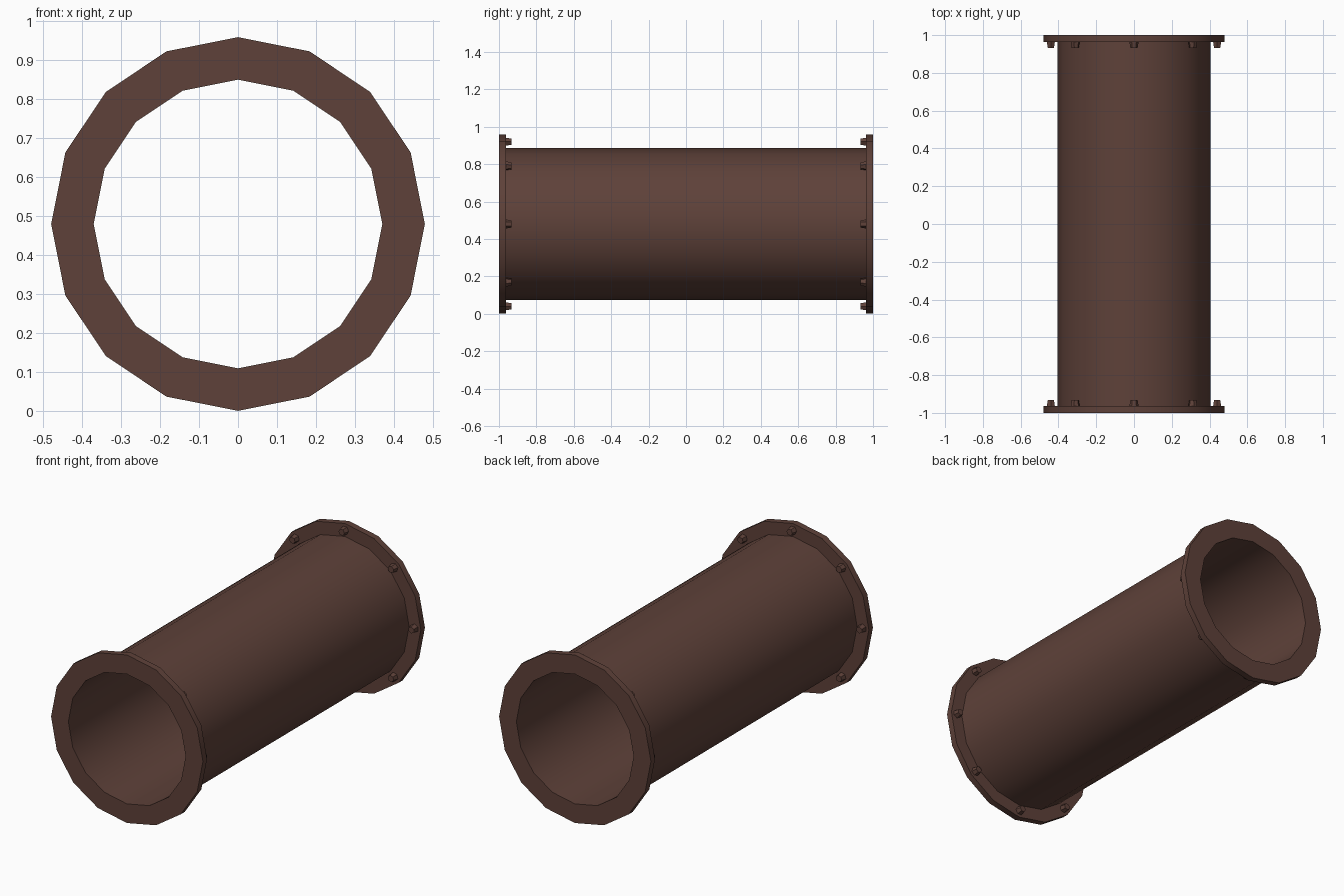
import bpy, bmesh, math
from mathutils import Matrix

if "Cube" in bpy.data.objects:
    bpy.data.objects.remove(bpy.data.objects["Cube"])

SIDES = 16
AXIS_Z = 0.48

brown = bpy.data.materials.new("dark_brown_metal")
brown.diffuse_color = (0.112, 0.053, 0.041, 1)
brown.use_nodes = True
brown.node_tree.nodes["Principled BSDF"].inputs["Base Color"].default_value = brown.diffuse_color


def make_object(name, bm):
    bmesh.ops.recalc_face_normals(bm, faces=bm.faces)
    mesh = bpy.data.meshes.new(name)
    bm.to_mesh(mesh)
    bm.free()
    mesh.materials.append(brown)
    ob = bpy.data.objects.new(name, mesh)
    bpy.context.collection.objects.link(ob)
    bpy.ops.object.select_all(action='DESELECT')
    ob.select_set(True)
    bpy.context.view_layer.objects.active = ob
    return ob


# Pipe with both flanges: closed (radius, y) profile turned about the y axis
profile = [(0.37, -1.0), (0.479, -1.0), (0.479, -0.963), (0.405, -0.963),
           (0.405, 0.963), (0.479, 0.963), (0.479, 1.0), (0.37, 1.0)]
bm = bmesh.new()
rings = []
for i in range(SIDES):
    a = 2 * math.pi * i / SIDES
    rings.append([bm.verts.new((r * math.cos(a), y, AXIS_Z + r * math.sin(a)))
                  for r, y in profile])
for i in range(SIDES):
    r0, r1 = rings[i], rings[(i + 1) % SIDES]
    for j in range(len(profile)):
        k = (j + 1) % len(profile)
        bm.faces.new((r0[j], r0[k], r1[k], r1[j]))
make_object("flanged_pipe", bm)
bpy.ops.object.shade_smooth_by_angle(angle=math.radians(35))

# Ring of eight hexagonal bolts on the inner face of each flange
for name, side in (("front_bolts", -1), ("back_bolts", 1)):
    bm = bmesh.new()
    for i in range(8):
        a = math.pi * i / 4
        place = (Matrix.Translation((0.44 * math.cos(a), side * 0.95,
                                     AXIS_Z + 0.44 * math.sin(a)))
                 @ Matrix.Rotation(-a, 4, 'Y')
                 @ Matrix.Rotation(side * math.pi / 2, 4, 'X'))
        bmesh.ops.create_cone(bm, cap_ends=True, segments=6, radius1=0.025,
                              radius2=0.019, depth=0.036, matrix=place
                              @ Matrix.Rotation(0, 4, 'X'))
    make_object(name, bm)
